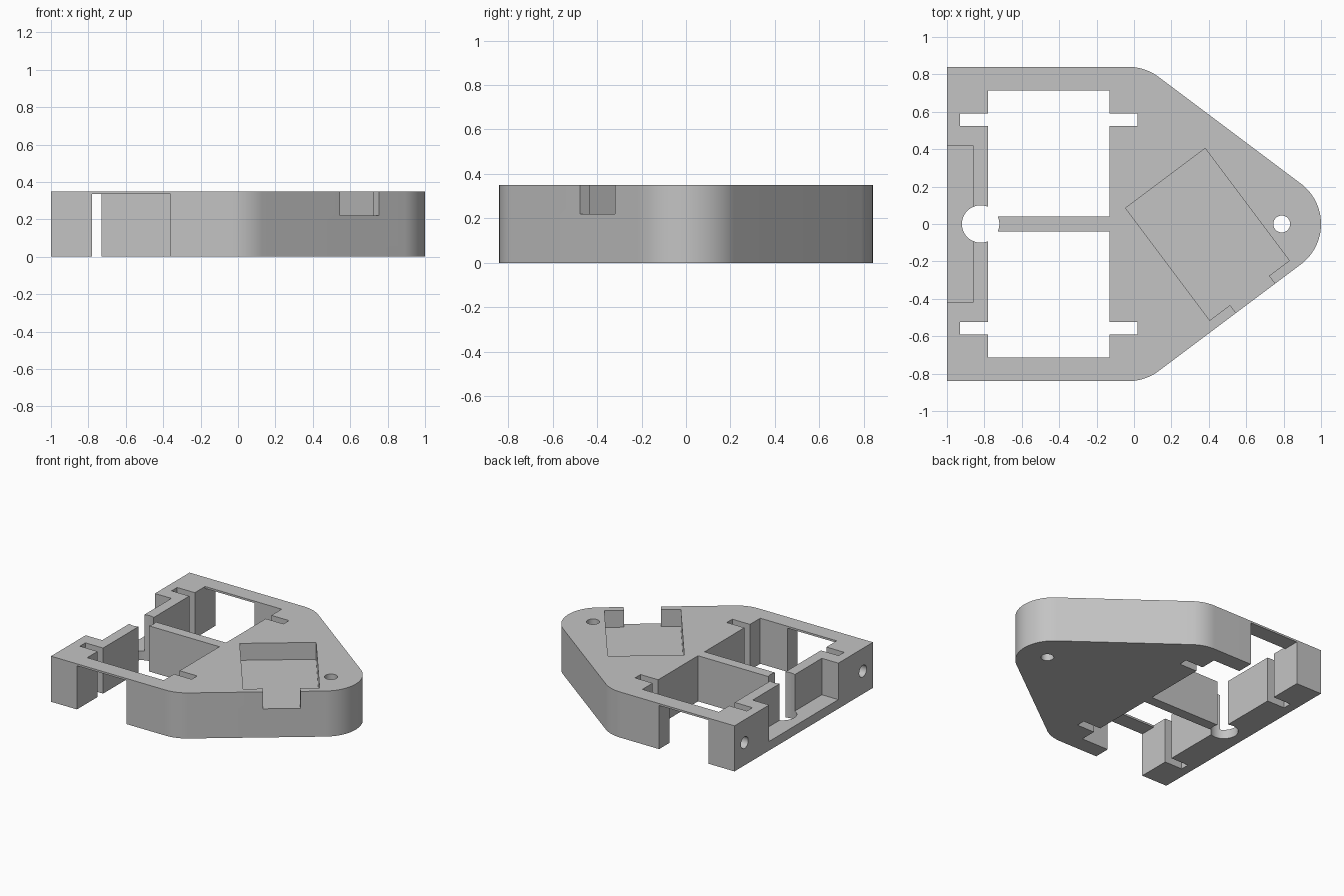
import bpy, bmesh, math
from math import sin, cos, radians

if "Cube" in bpy.data.objects:
    bpy.data.objects.remove(bpy.data.objects["Cube"])

H = 0.35          # body height
R = 0.27          # rounding radius of nose and shoulders

grey = bpy.data.materials.new("plain grey")
grey.diffuse_color = (0.55, 0.55, 0.55, 1)
grey.use_nodes = True
grey.node_tree.nodes["Principled BSDF"].inputs["Base Color"].default_value = grey.diffuse_color


def prism(name, outline, z0, z1):
    """Extrude a counter-clockwise outline from z0 to z1."""
    bm = bmesh.new()
    face = bm.faces.new([bm.verts.new((x, y, z0)) for x, y in outline])
    top = bmesh.ops.extrude_face_region(bm, geom=[face])["geom"]
    bmesh.ops.translate(bm, vec=(0, 0, z1 - z0),
                        verts=[v for v in top if isinstance(v, bmesh.types.BMVert)])
    bmesh.ops.recalc_face_normals(bm, faces=bm.faces)
    mesh = bpy.data.meshes.new(name)
    bm.to_mesh(mesh)
    bm.free()
    mesh.materials.append(grey)
    obj = bpy.data.objects.new(name, mesh)
    bpy.context.collection.objects.link(obj)
    return obj


def arc(cx, cy, r, a0, a1, n):
    return [(cx + r * cos(radians(a0 + (a1 - a0) * i / n)),
             cy + r * sin(radians(a0 + (a1 - a0) * i / n))) for i in range(n + 1)]


def rect(x0, x1, y0, y1):
    return [(x0, y0), (x1, y0), (x1, y1), (x0, y1)]


def cylinder(x, y, r, n=48):
    return arc(x, y, r, 0, 360, n)[:-1]


# Body: square back, rounded shoulders, tapered rounded nose
A = 53.13
shoulder_y = 0.84 - R
outline = ([(-1, -0.84)] + arc(-0.03, -shoulder_y, R, -90, -A, 12)
           + arc(0.73, 0, R, -A, A, 32)
           + arc(-0.03, shoulder_y, R, A, 90, 12) + [(-1, 0.84)])
body = prism("mount_body", outline, 0, H)

cutters = []


def cut(name, pts, z0=-0.1, z1=H + 0.1):
    obj = prism(name, pts, z0, z1)
    obj.hide_render = True
    cutters.append(obj)
    return obj


for s in (-1, 1):
    def side(x0, x1, y0, y1):
        return rect(x0, x1, min(s * y0, s * y1), max(s * y0, s * y1))
    # Cavity halves, leaving the centre rib between them
    cut("cavity", side(-0.78, -0.13, 0.04, 0.715))
    # Slots for the inserted plates
    cut("slots", side(-0.93, 0.02, 0.523, 0.59))
    # Side window below a thin bridge
    cut("side_window", side(-0.78, -0.36, 0.6, 0.95), -0.1, 0.335)
    # Blind screw hole in the back wall
    hole = cut("screw_hole", cylinder(0, 0, 0.045, 32), -0.1, 0.15)
    hole.rotation_euler = (0, math.pi / 2, 0)
    hole.location = (-1, s * 0.718, 0.175)

# Back recess and the vertical cable and nose holes
cut("back_recess", rect(-1.1, -0.86, -0.42, 0.42), 0.07)
cut("cable_hole", cylinder(-0.82, 0, 0.1))
cut("nose_hole", cylinder(0.79, 0, 0.045))


# Slanted pocket with an opening through the thin outer wall
def slanted(u0, u1, v0, v1):
    return [(0.405 + 0.8 * u - 0.6 * v, -0.515 + 0.6 * u + 0.8 * v)
            for u, v in ((u0, v0), (u1, v0), (u1, v1), (u0, v1))]


# u runs along the slanted wall, v runs inwards
pocket = slanted(0, 0.532, 0, 0.75)
cut("pocket", pocket, 0.22)
cut("pocket_opening", slanted(0.136, 0.396, -0.15, 0.1), 0.22)

# Apply all cuts
for c in cutters:
    mod = body.modifiers.new(c.name, 'BOOLEAN')
    mod.operation = 'DIFFERENCE'
    mod.solver = 'EXACT'
    mod.object = c
bpy.context.view_layer.update()
graph = bpy.context.evaluated_depsgraph_get()
final = bpy.data.meshes.new_from_object(body.evaluated_get(graph))
body.modifiers.clear()
body.data = final
for c in cutters:
    bpy.data.objects.remove(c)

# Smooth the rounded walls only
bpy.context.view_layer.objects.active = body
body.select_set(True)
bpy.ops.object.shade_smooth_by_angle(angle=radians(30))
